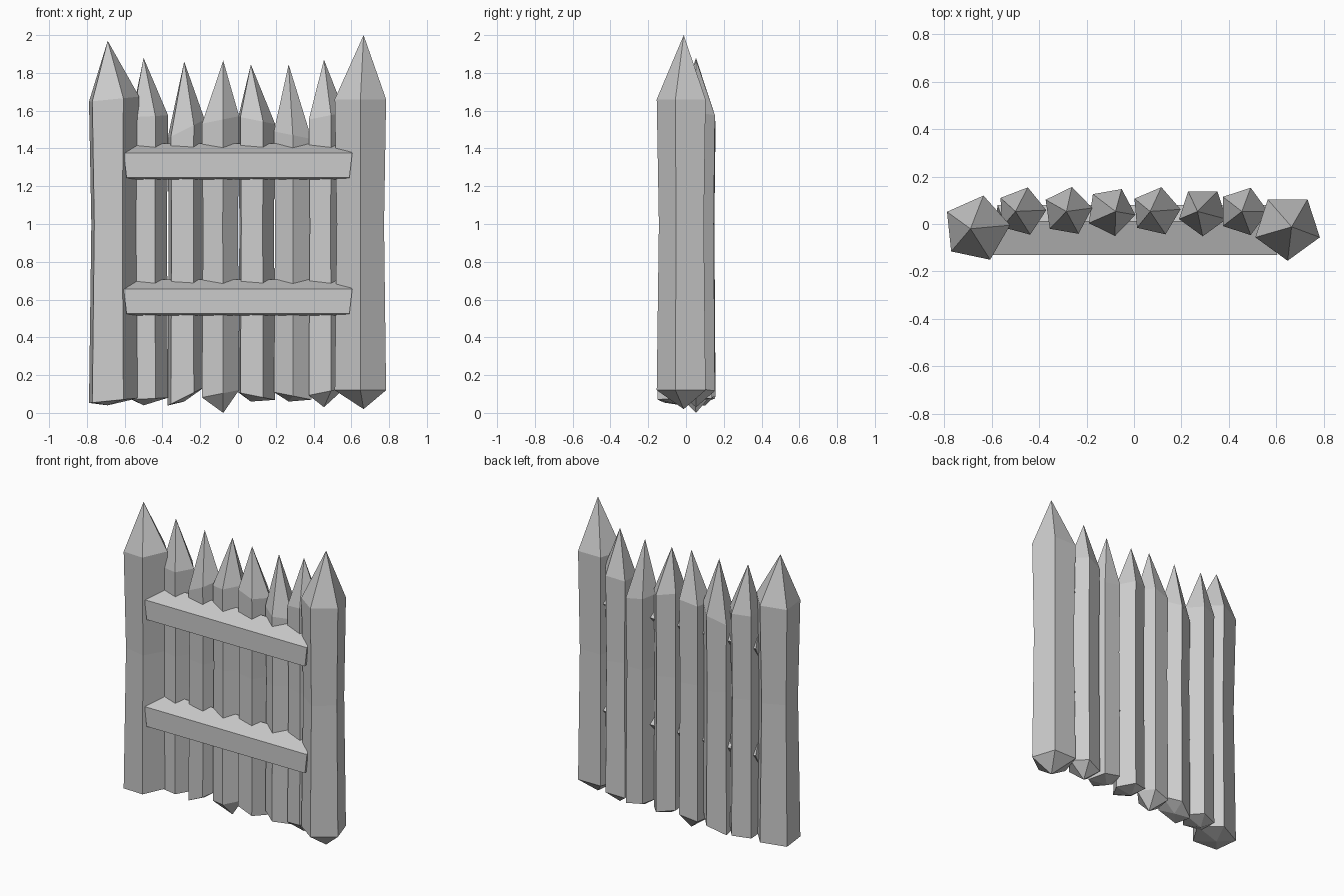
import bpy
import bmesh
from math import sin, cos, radians

cube = bpy.data.objects.get("Cube")
if cube:
    bpy.data.objects.remove(cube, do_unlink=True)

wood = bpy.data.materials.new("grey wood")
wood.use_nodes = True
grey = (0.6, 0.6, 0.6, 1)
wood.diffuse_color = grey
wood.node_tree.nodes["Principled BSDF"].inputs["Base Color"].default_value = grey


def loft(name, rings, tips=()):
    """Skin five-sided rings; close each end with a tip or a flat cap."""
    bm = bmesh.new()
    rows = [[bm.verts.new(p) for p in ring] for ring in rings]
    n = len(rows[0])
    for a, b in zip(rows, rows[1:]):
        for i in range(n):
            j = (i + 1) % n
            bm.faces.new((a[i], a[j], b[j], b[i]))
    for k, end in enumerate((rows[0], rows[-1])):
        if tips:
            tip = bm.verts.new(tips[k])
            for i in range(n):
                bm.faces.new((end[i], end[(i + 1) % n], tip))
        else:
            bm.faces.new(end)
    bmesh.ops.recalc_face_normals(bm, faces=bm.faces)
    mesh = bpy.data.meshes.new(name)
    bm.to_mesh(mesh)
    bm.free()
    mesh.materials.append(wood)
    obj = bpy.data.objects.new(name, mesh)
    bpy.context.collection.objects.link(obj)


def stake(name, x, y, radius, turn, foot, rim, shoulder, tip_x, tip_z, lean=0.0, waist=0.94):
    """Pentagonal stake with a waist, a long point and a blunt foot."""
    rings = []
    for z, size in ((rim, 1), (1.0, waist), (shoulder, 1)):
        ring = []
        for i in range(5):
            a = radians(turn + 72 * i)
            dx, dy = radius * size * cos(a), radius * size * sin(a)
            ring.append((x + dx, y + dy, z + (lean * dx if z != 1.0 else 0)))
        rings.append(ring)
    loft(name, rings, ((tip_x, y, foot), (tip_x, y, tip_z)))


# Corner posts
stake("right_post", -0.665, -0.02, 0.143, 6, 0.04, 0.065, 1.66, -0.69, 1.97, 0.1, 0.9)
stake("left_post", 0.648, -0.012, 0.143, -18, 0.02, 0.12, 1.66, 0.665, 2.0, 0.0, 0.92)

# Pales: x, turn, foot, rim, shoulder, tip x, tip z, lean
pales = [
    (-0.475, 3, 0.04, 0.075, 1.57, -0.50, 1.88, 0.05),
    (-0.28, 8, 0.06, 0.085, 1.50, -0.285, 1.86, 0.5),
    (-0.098, -8, 0.0, 0.10, 1.55, -0.078, 1.865, 0.2),
    (0.092, 5, 0.06, 0.09, 1.55, 0.068, 1.845, -0.2),
    (0.29, -18, 0.06, 0.09, 1.47, 0.268, 1.845, -0.2),
    (0.46, 0, 0.03, 0.11, 1.57, 0.455, 1.87, 0.2),
]
for number, (x, turn, foot, rim, shoulder, tip_x, tip_z, lean) in enumerate(pales, 1):
    stake(f"pale_{number}", x, 0.053, 0.105, turn, foot, rim, shoulder, tip_x, tip_z, lean)

# Cross rails: five-sided section as y, height, half length
section = [(-0.13, -0.065, 0.59), (-0.13, 0.065, 0.605), (0.01, 0.115, 0.55),
           (0.08, 0.03, 0.575), (0.0, -0.075, 0.55)]
for name, z in (("upper_rail", 1.31), ("lower_rail", 0.59)):
    loft(name, [[(side * half, y, z + h) for y, h, half in section] for side in (-1, 1)])
